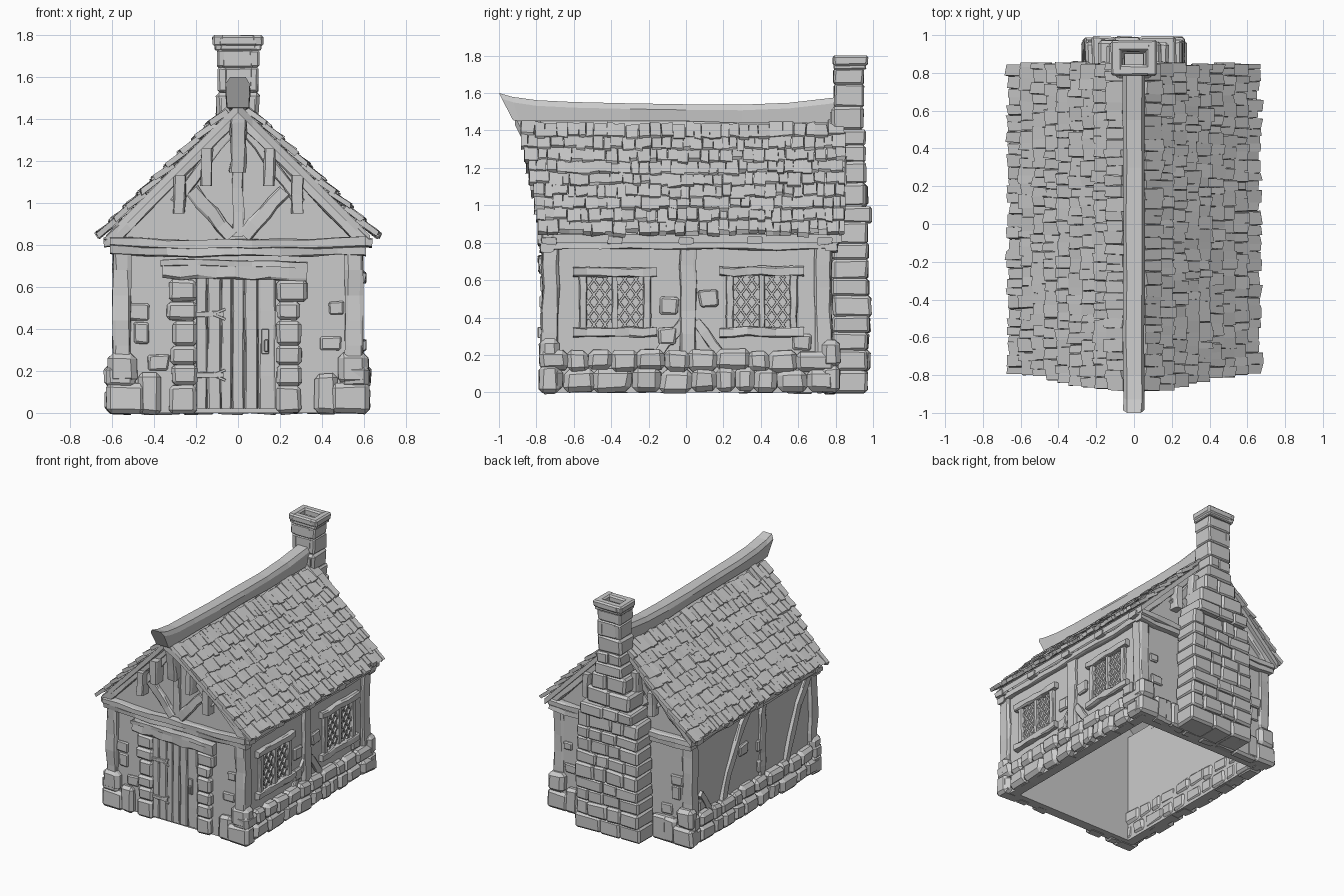
import bpy, bmesh, math, random
from mathutils import Vector as V, Matrix

if "Cube" in bpy.data.objects:
    bpy.data.objects.remove(bpy.data.objects["Cube"])

random.seed(7)
R = random.uniform


def finish(name, bm):
    bmesh.ops.recalc_face_normals(bm, faces=bm.faces[:])
    me = bpy.data.meshes.new(name)
    bm.to_mesh(me)
    bm.free()
    ob = bpy.data.objects.new(name, me)
    bpy.context.collection.objects.link(ob)
    return ob


def loft(bm, rings):
    rows = [[bm.verts.new(p) for p in r] for r in rings]
    n = len(rows[0])
    for a, b in zip(rows, rows[1:]):
        for i in range(n):
            bm.faces.new((a[i], a[(i + 1) % n], b[(i + 1) % n], b[i]))
    bm.faces.new(rows[0][::-1])
    bm.faces.new(rows[-1])


def beam(bm, p, q, w, d, out, n=5, jit=.005, bend=(0, 0, 0)):
    """Rough-hewn timber from p to q, w wide, d deep along 'out'."""
    p, q, o = V(p), V(q), V(out)
    ax = (q - p).normalized()
    o = (o - ax * o.dot(ax)).normalized()
    s = ax.cross(o)
    prof = ((-1, -.7), (-.8, -1), (.8, -1), (1, -.7), (1, .7), (.8, 1), (-.8, 1), (-1, .7))
    rings = []
    for i in range(n + 1):
        t = i / n
        c = p.lerp(q, t) + V(bend) * 4 * t * (1 - t) + s * R(-jit, jit)
        rings.append([c + s * (a * w / 2 + R(-jit, jit)) + o * (b * d / 2 + R(-jit, jit)) for a, b in prof])
    loft(bm, rings)


def block(bm, c, size, bev=.2, jit=.1, rot=0):
    """Jittered box about c; bev > 0 chips its edges into a stone."""
    vs = bmesh.ops.create_cube(bm, size=1)['verts']
    m = Matrix.Translation(c) @ Matrix.Rotation(rot, 4, 'Y')
    for v in vs:
        v.co = m @ V([(v.co[k] + R(-jit, jit) / 2) * size[k] for k in range(3)])
    if bev:
        es = list({e for v in vs for e in v.link_edges})
        bmesh.ops.bevel(bm, geom=es, offset=bev * min(size), segments=1, affect='EDGES', profile=.5)


def spans(a, b, lo, hi):
    """Cut a..b into random widths, as (centre, width)."""
    res = []
    while b - a > 1e-4:
        w = R(lo, hi)
        if b - a - w < lo * .7:
            w = b - a
        res.append((a + w / 2, w))
        a += w
    return res


# plaster walls, hollow and open below
bm = bmesh.new()
gable = ((-.57, .0), (.57, .0), (.57, .86), (0, 1.43), (-.57, .86))
for y0, y1 in ((-.735, -.66), (.69, .77)):
    loft(bm, [[(x, y, z) for x, z in gable] for y in (y0, y1)])
for s in (-1, 1):
    block(bm, (s * .535, .015, .42), (.07, 1.42, .84), 0, 0)
finish('plaster_walls', bm)

# stone footing, corner stones, door jambs and exposed wall stones
bm = bmesh.new()
for s in (-1, 1):
    for z, h, lo, hi in ((.058, .125, .1, .2), (.165, .11, .09, .18)):
        for y, w in spans(-.78, .79, lo, hi):
            block(bm, (s * (.558 + R(-.008, .008)), y, z + R(0, .012)), (.135, w * 1.03, h), .22, .14)
    for y, d in ((-.73, .11), (.775, .1)):
        block(bm, (s * .535, y, .07), (.18, d, .145), .2)
        block(bm, (s * .55, y, .21), (.14, d, .15), .25)
        block(bm, (s * .42, y, .09), (.11, d * .8, .19), .25)
    z = 0
    for h in (.13, .1, .09, .12, .09, .105):
        w = R(.11, .15)
        block(bm, (s * (.19 + w / 2) - .006, -.735, z + h / 2), (w, .09, h), .18, .08)
        z += h
    for y, z in ((-.09, .46), (.12, .5), (-.1, .3), (.62, .27)):
        block(bm, (s * .57, y, z), (.04, .1, .09), .25, .2)
for x, z, w, h in ((-.47, .48, .1, .08), (-.46, .38, .07, .1), (.44, .33, .1, .07), (-.38, .24, .1, .08), (.47, .5, .07, .06)):
    for y in (-.735, .77):
        block(bm, (x, y, z), (w, .03, h), .25, .15)
for x, w in spans(-.46, .46, .12, .2):
    block(bm, (x, .77, .09), (w, .08, .19), .2)
finish('wall_stones', bm)

# timber posts, plates and braces
bm = bmesh.new()
for s in (-1, 1):
    o = (s, 0, 0)
    for y in (-.725, .735):
        beam(bm, (s * .553, y, .2), (s * .553, y, .8), .09, .085, o)
    beam(bm, (s * .575, -.77, .79), (s * .575, .8, .79), .05, .06, o, 10)
    for y in (-.73, -.38, 0, .37, .74):
        beam(bm, (s * .5, y, .82), (s * .64, y, .81), .08, .04, (0, 0, 1), 2)
# right side: centre post and foot braces
beam(bm, (.565, .01, .19), (.565, .01, .8), .085, .06, (1, 0, 0))
for d in (-1, 1):
    beam(bm, (.565, .02 + d * .03, .38), (.565, .02 + d * .17, .2), .05, .05, (1, 0, 0), 3)
# left side: crooked braces and a centre post
for y0, y1, b in ((.38, .06, .04), (-.4, -.68, .04)):
    beam(bm, (-.57, y0, .19), (-.57, y1, .8), .06, .05, (-1, 0, 0), 6, .006, (0, b, 0))
beam(bm, (-.57, -.1, .19), (-.57, -.12, .8), .06, .04, (-1, 0, 0), 6, .008)
beam(bm, (-.57, .66, .36), (-.57, .53, .19), .05, .05, (-1, 0, 0), 3)
# gable framing, both ends
for y, f in ((-.745, -1), (.775, 1)):
    o = (0, f, 0)
    beam(bm, (-.61, y, .815), (.61, y, .815), .045, .09, o, 9, .005, (0, 0, -.012))
    beam(bm, (-.61, y, .775), (.61, y, .775), .045, .07, o, 9, .005, (0, 0, -.008))
    beam(bm, (0, y, .84), (0, y, 1.42), .05, .03, o)
    beam(bm, (0, y + f * .03, 1.15), (0, y + f * .07, 1.45), .075, .08, o)
    for s in (-1, 1):
        beam(bm, (s * .02, y, 1.4), (s * .61, y, .81), .065, .06, o, 7)
        beam(bm, (s * .03, y, .84), (s * .22, y, 1.06), .065, .05, o, 4)
        beam(bm, (s * .03, y, 1.36), (s * .3, y, 1.0), .05, .04, o, 4)
        for x, z0, z1, e in ((.15, 1.08, 1.26, .06), (.28, .95, 1.13, .04)):
            beam(bm, (s * x, y + f * e / 2, z0), (s * x, y + f * e / 2, z1), .055, .05 + e, o, 2)
# door lintel
beam(bm, (-.36, -.745, .685), (.33, -.745, .67), .085, .08, (0, -1, 0), 8, .006)
beam(bm, (-.37, -.745, .715), (.33, -.745, .705), .03, .09, (0, -1, 0), 8, .004)
finish('timber_frame', bm)

# plank door with hinges and handle
bm = bmesh.new()
for x, w in spans(-.2, .18, .05, .07):
    beam(bm, (x, -.74, .02), (x, -.74, .64), w * .95, .03 + R(0, .012), (0, -1, 0), 4, .002)
finish('door_planks', bm)
bm = bmesh.new()
for z in (.18, .47):
    beam(bm, (-.2, -.763, z), (-.07, -.763, z), .025, .012, (0, -1, 0), 3, .002)
    for d in (-1, 1):
        beam(bm, (-.12, -.763, z), (-.06, -.763, z + d * .025), .012, .012, (0, -1, 0), 1, 0)
block(bm, (.13, -.765, .34), (.035, .015, .12), .2, 0)
block(bm, (.135, -.778, .32), (.02, .03, .06), .2, 0)
finish('door_ironwork', bm)

# lattice windows on the right side
bm = bmesh.new()
lat = bmesh.new()
for cy in (-.38, .405):
    for z, h in ((.322, .05), (.645, .05)):
        beam(bm, (.578, cy - .225, z), (.578, cy + .225, z), h, .06, (1, 0, 0), 6)
    for dy, w in ((-.17, .04), (0, .03), (.17, .04)):
        beam(bm, (.575, cy + dy, .33), (.575, cy + dy, .63), w, .04, (1, 0, 0), 4, .003)
    for half in (-.0825, .0825):
        hw, z0, z1, k = .07, .345, .62, 1.35
        for sl in (-1, 1):
            for i in range(-3, 4):
                pts = []
                # clip each diagonal bar to its pane
                mid = (z0 + z1) / 2 + i * .08
                for e in (-1, 1):
                    y, z = e * hw, mid + sl * k * e * hw
                    zc = min(max(z, z0), z1)
                    pts.append((.577, cy + half + (zc - mid) / (sl * k), zc))
                if (V(pts[0]) - V(pts[1])).length > .02:
                    beam(lat, pts[0], pts[1], .012, .014, (1, 0, 0), 1, 0)
finish('window_frames', bm)
finish('window_lattice', lat)

# roof deck with the swept front edge
front = lambda u: -.935 + .15 * max(u, 0) ** .65
bm = bmesh.new()
for s in (-1, 1):
    rings = []
    for i in range(10):
        u = i / 9
        x, z, y0 = .63 * u, 1.475 - .63 * u, front(u) + .02
        rings.append([(s * x, y0, z), (s * x, .835, z), (s * x, .835, z - .045), (s * x, y0, z - .045)])
    loft(bm, rings)
finish('roof_deck', bm)

# overlapping rows of shingles
bm = bmesh.new()
ROWS = 9
for s in (-1, 1):
    for k in range(ROWS):
        x = .07 + (k + .38) * .585 / ROWS
        u = x / .65
        for y, w in spans(front(u) + R(-.01, .01), .85 + R(-.012, .012), .035, .075):
            sag = .018 * (1 - (y / .85) ** 2) * (1 - u)
            r = R(-.007, .009)
            block(bm, (s * (x + r), y, 1.502 - x - r - sag + R(-.003, .005)),
                  (R(.105, .125), w * .96, .026), 0, .16, s * math.radians(37 + R(-4, 4)))
finish('roof_shingles', bm)

# sagging ridge beam with upturned tip
bm = bmesh.new()
rings = []
for yt, zt, yb, zb in ((-1, 1.6, -.925, 1.455), (-.93, 1.58, -.89, 1.45), (-.8, 1.562, -.8, 1.45), (-.6, 1.552, -.6, 1.45),
                       (-.3, 1.545, -.3, 1.45), (0, 1.54, 0, 1.45), (.3, 1.538, .3, 1.44), (.55, 1.548, .55, 1.44), (.83, 1.58, .83, 1.44)):
    j = lambda: R(-.004, .004)
    rings.append([(-.04 + j(), yt, zt), (.04 + j(), yt, zt), (.056 + j(), yt * .8 + yb * .2, zt - .03),
                  (.052 + j(), yb, zb), (-.052 + j(), yb, zb), (-.056 + j(), yt * .8 + yb * .2, zt - .03)])
loft(bm, rings)
finish('ridge_beam', bm)

# stone chimney: coursed base, sloped shoulders, hollow shaft and flared cap
def hollow_course(bm, z, h, hx, y0, y1, t):
    for s in (-1, 1):
        block(bm, (s * (hx - t / 2), (y0 + y1) / 2, z), (t, y1 - y0, h), .2, .07)
    for y in (y0 + t / 2, y1 - t / 2):
        block(bm, (0, y, z), (hx * 2 - t, t, h), .2, .07)


bm = bmesh.new()
for z, h in spans(0, 1.73, .085, .125):
    t = min(max((z - .85) / .45, 0), 1)
    hx = (.272 - .02 * min(z, .85)) * (1 - t) + .098 * t
    if z > 1.48:
        hollow_course(bm, z, h * 1.03, .1 + R(-.006, .006), .79, .95, .05)
        continue
    back = .975 + R(-.008, .012) if z < 1.15 else .957
    for x, w in spans(-hx, hx, .1, .19):
        d = back + R(-.008, .008)
        block(bm, (x, (d + .78) / 2, z), (w * 1.03, d - .78, h * 1.04), .13, .07)
hollow_course(bm, 1.742, .03, .112, .79, .962, .05)
hollow_course(bm, 1.773, .054, .122, .785, .972, .058)
finish('chimney_stones', bm)
bm = bmesh.new()
prof = ((-.24, 0), (.24, 0), (.23, .85), (.08, 1.28), (.08, 1.5), (-.08, 1.5), (-.08, 1.28), (-.23, .85))
loft(bm, [[(x, y, z) for x, z in prof] for y in (.77, .94)])
finish('chimney_core', bm)
